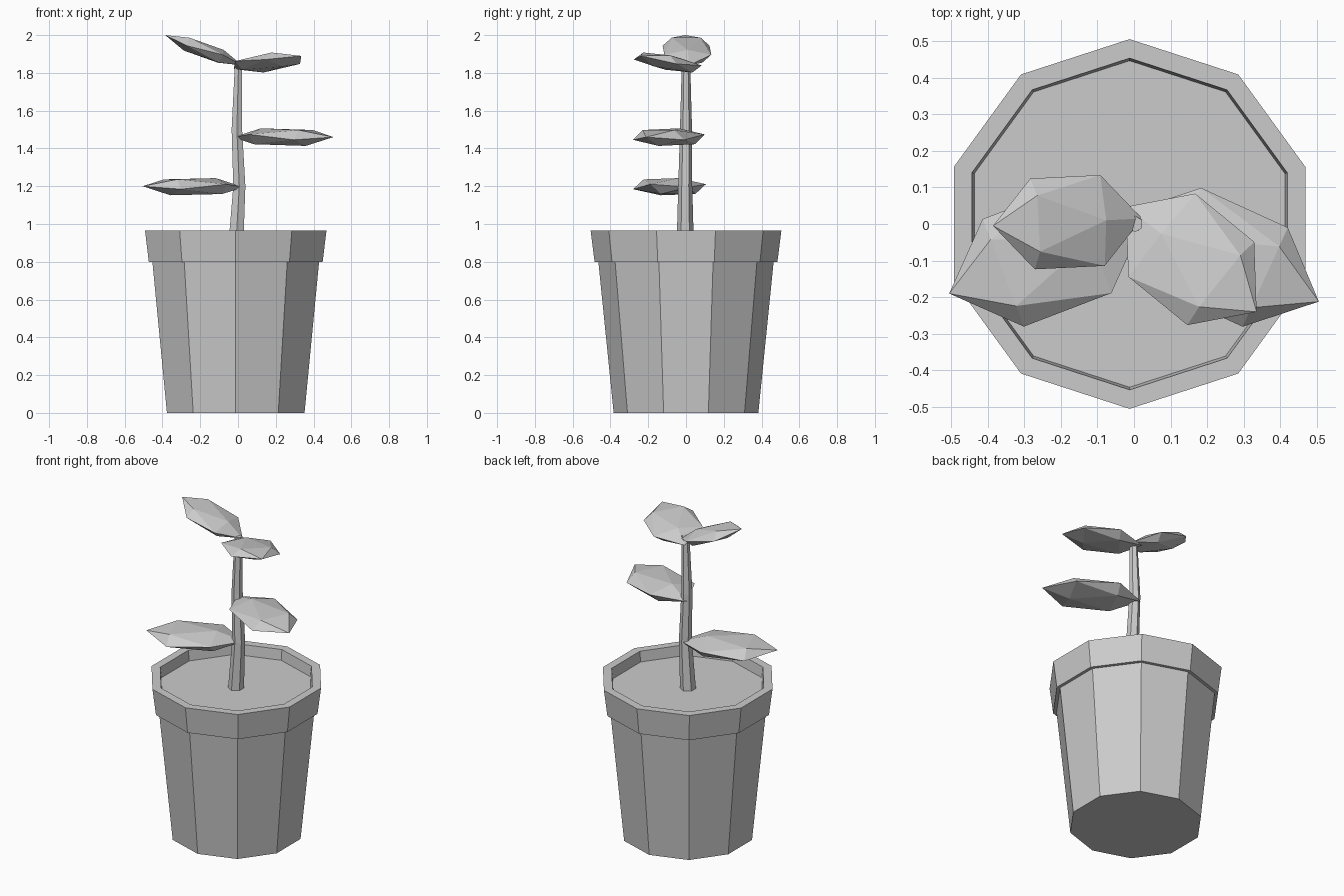
import bpy, bmesh, math
from mathutils import Vector, Matrix

if "Cube" in bpy.data.objects:
    bpy.data.objects.remove(bpy.data.objects["Cube"])

CX = -0.012  # pot axis


def finish(name, bm):
    bmesh.ops.recalc_face_normals(bm, faces=bm.faces)
    me = bpy.data.meshes.new(name)
    bm.to_mesh(me)
    bm.free()
    ob = bpy.data.objects.new(name, me)
    bpy.context.collection.objects.link(ob)
    return ob


def rings(name, sections, sides, start, cap_end=True):
    """Loft through (x, y, z, radius) rings, capped at the start and optionally the end."""
    bm = bmesh.new()
    loops = []
    for x, y, z, r in sections:
        loops.append([bm.verts.new((x + r * math.cos(start + i * math.tau / sides),
                                    y + r * math.sin(start + i * math.tau / sides), z))
                      for i in range(sides)])
    for a, b in zip(loops, loops[1:]):
        for i in range(sides):
            j = (i + 1) % sides
            bm.faces.new((a[i], a[j], b[j], b[i]))
    bm.faces.new(loops[0])
    if cap_end:
        bm.faces.new(loops[-1])
    return finish(name, bm)


def leaf(name, base, tip, half_width, half_thick, tilt=0.0):
    """Flattened icosahedron with its poles at the leaf base and tip."""
    base, tip = Vector(base), Vector(tip)
    axis = (tip - base) / 2
    side = Vector((0, 0, 1)).cross(axis).normalized()
    side = (side + Vector((0, 0, tilt))).normalized()
    down = side.cross(axis).normalized()
    m = Matrix((down * half_thick, side * half_width, axis)).transposed().to_4x4()
    m.translation = (base + tip) / 2
    bm = bmesh.new()
    bmesh.ops.create_icosphere(bm, subdivisions=1, radius=1, matrix=m)
    return finish(name, bm)


# Ten-sided pot with a stepped rim and recessed soil
pot_profile = [(0.383, 0), (0.464, 0.8), (0.484, 0.8), (0.505, 0.965),
               (0.453, 0.965), (0.446, 0.9)]
rings("pot", [(CX, 0, z, r) for r, z in pot_profile], 10, math.pi / 2, cap_end=False)
rings("soil", [(CX, 0, 0.86, 0.441), (CX, 0, 0.9, 0.446)], 10, math.pi / 2)

# Slightly crooked stem
rings("stem", [(-0.012, -0.004, 0.88, 0.046), (0.007, -0.004, 1.2, 0.037),
               (-0.006, 0.0, 1.5, 0.032), (0.003, 0.0, 1.855, 0.022)], 6, math.pi / 2)

# Four leaves
leaf("lower_left_leaf", (0.03, 0.015, 1.195), (-0.505, -0.19, 1.2), 0.185, 0.052)
leaf("middle_right_leaf", (-0.025, 0.03, 1.46), (0.505, -0.212, 1.46), 0.175, 0.052)
leaf("top_right_leaf", (-0.022, 0.047, 1.82), (0.335, -0.24, 1.89), 0.172, 0.042, -0.08)
leaf("top_left_leaf", (0.022, 0.015, 1.84), (-0.385, -0.005, 2.0), 0.146, 0.045)
